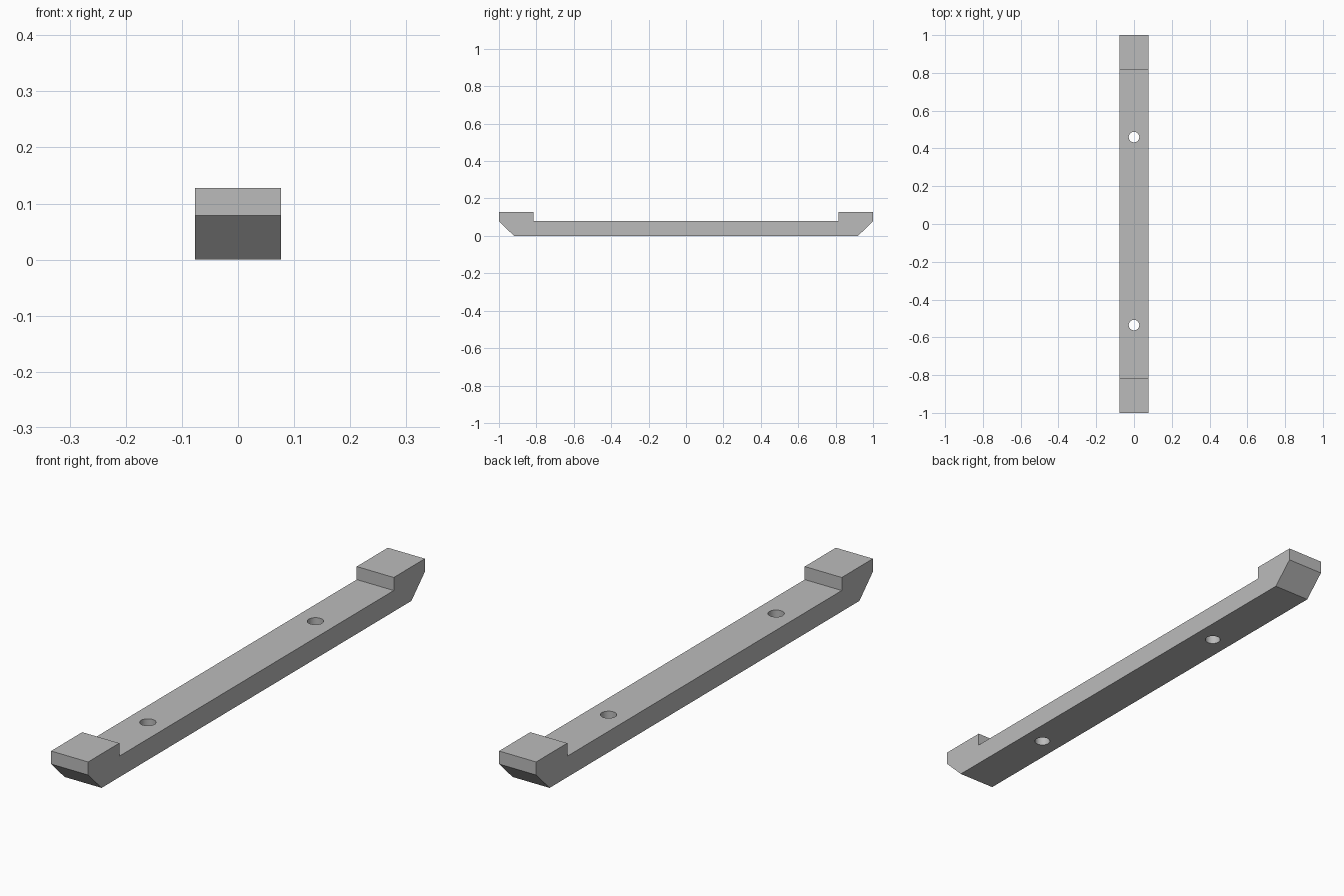
import bpy
import bmesh

cube = bpy.data.objects.get("Cube")
if cube:
    bpy.data.objects.remove(cube, do_unlink=True)

HALF_WIDTH = 0.077
HOLE_RADIUS = 0.028

grey = bpy.data.materials.new("plain grey")
grey.use_nodes = True
colour = (0.5, 0.5, 0.5, 1)
grey.diffuse_color = colour
grey.node_tree.nodes["Principled BSDF"].inputs["Base Color"].default_value = colour


def make_object(name, bm):
    bmesh.ops.recalc_face_normals(bm, faces=bm.faces)
    mesh = bpy.data.meshes.new(name)
    bm.to_mesh(mesh)
    bm.free()
    mesh.materials.append(grey)
    obj = bpy.data.objects.new(name, mesh)
    bpy.context.collection.objects.link(obj)
    return obj


# Bar: half the side profile, mirrored front to back, then extruded across x
half = [(0.92, 0), (1, 0.079), (1, 0.128), (0.815, 0.128), (0.815, 0.079)]
profile = half + [(-y, z) for y, z in reversed(half)]
bm = bmesh.new()
face = bm.faces.new([bm.verts.new((-HALF_WIDTH, y, z)) for y, z in profile])
side = bmesh.ops.extrude_face_region(bm, geom=[face])
bmesh.ops.translate(bm, vec=(2 * HALF_WIDTH, 0, 0),
                    verts=[v for v in side["geom"] if isinstance(v, bmesh.types.BMVert)])
bar = make_object("mounting_bar", bm)

# Two through holes, slightly offset along the bar
bm = bmesh.new()
for y in (-0.535, 0.46):
    made = bmesh.ops.create_cone(bm, cap_ends=True, segments=32, depth=0.4,
                                 radius1=HOLE_RADIUS, radius2=HOLE_RADIUS)
    bmesh.ops.translate(bm, vec=(0, y, 0.04), verts=made["verts"])
cutter = make_object("hole_cutter", bm)
cutter.hide_render = True

cut = bar.modifiers.new("screw_holes", "BOOLEAN")
cut.operation = "DIFFERENCE"
cut.solver = "EXACT"
cut.object = cutter

# Bake the holes, remove the cutter and smooth only the hole walls
bpy.ops.object.select_all(action="DESELECT")
bar.select_set(True)
bpy.context.view_layer.objects.active = bar
bpy.ops.object.modifier_apply(modifier=cut.name)
bpy.data.objects.remove(cutter, do_unlink=True)
bpy.ops.object.shade_smooth_by_angle(angle=0.5)
